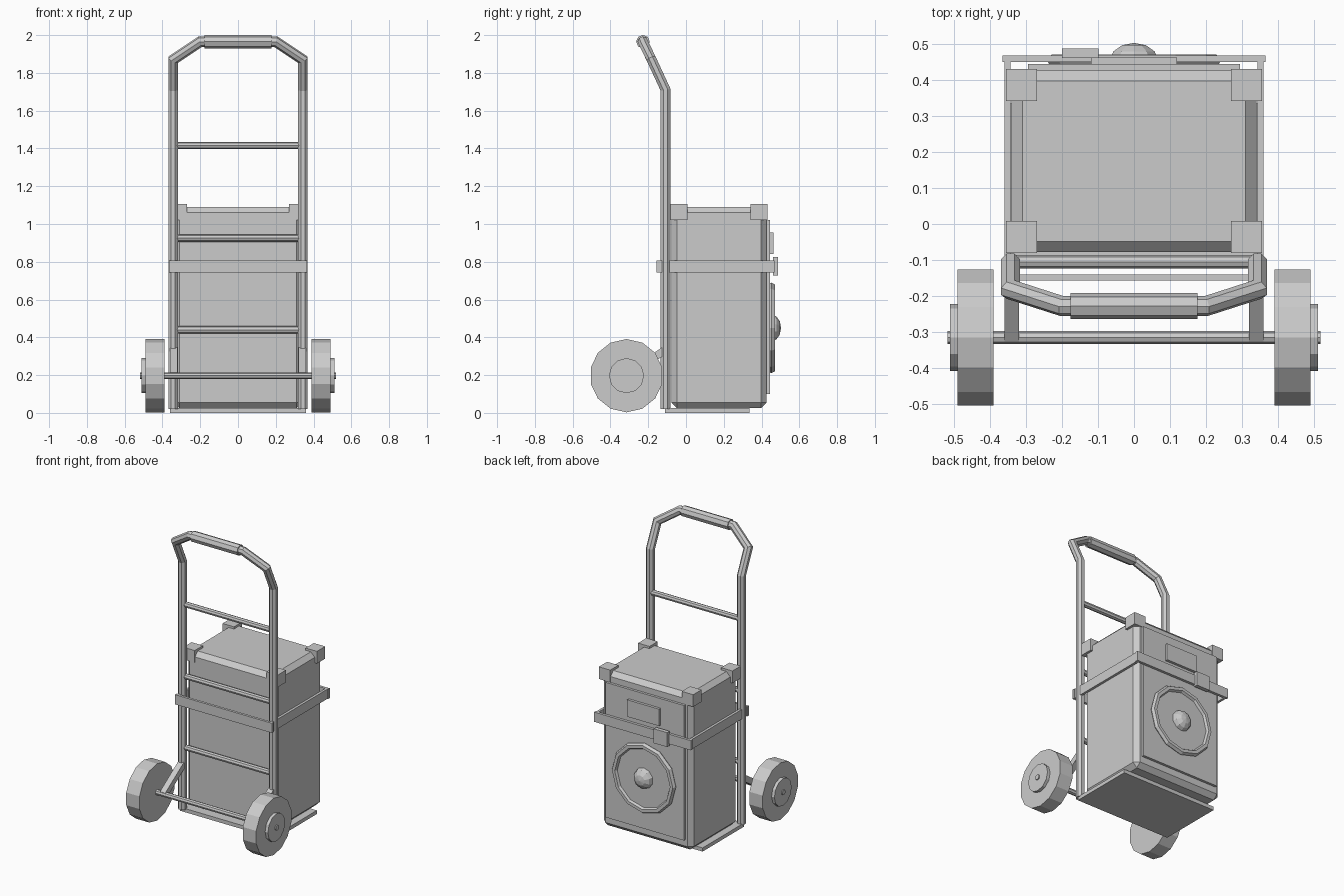
import bpy, bmesh, math
from mathutils import Vector, Matrix

if "Cube" in bpy.data.objects:
    bpy.data.objects.remove(bpy.data.objects["Cube"])


def finish(name, bm):
    bmesh.ops.recalc_face_normals(bm, faces=bm.faces)
    me = bpy.data.meshes.new(name)
    bm.to_mesh(me)
    bm.free()
    ob = bpy.data.objects.new(name, me)
    bpy.context.collection.objects.link(ob)
    return ob


def box(name, lo, hi, bevel=0):
    lo, hi = Vector(lo), Vector(hi)
    bm = bmesh.new()
    bmesh.ops.create_cube(bm, size=1, matrix=Matrix.Translation((lo + hi) / 2) @ Matrix.Diagonal((*(hi - lo), 1)))
    if bevel:
        bmesh.ops.bevel(bm, geom=bm.edges[:], offset=bevel, segments=1, affect='EDGES')
    return finish(name, bm)


def between(a, b):
    a, b = Vector(a), Vector(b)
    d = b - a
    return Matrix.Translation((a + b) / 2) @ d.to_track_quat('Z', 'Y').to_matrix().to_4x4(), d.length


def cyl(name, a, b, r, n):
    m, length = between(a, b)
    bm = bmesh.new()
    bmesh.ops.create_cone(bm, cap_ends=True, segments=n, radius1=r, radius2=r, depth=length, matrix=m)
    return finish(name, bm)


def beam(name, a, b, w):
    m, length = between(a, b)
    bm = bmesh.new()
    bmesh.ops.create_cube(bm, size=1, matrix=m @ Matrix.Diagonal((w, w, length, 1)))
    return finish(name, bm)


def tube(name, pts, r):
    # mitred eight-sided tube along a path
    pts = [Vector(p) for p in pts]
    bm = bmesh.new()
    rings = []
    d = (pts[1] - pts[0]).normalized()
    u = Vector((1, 0, 0))
    v = d.cross(u)
    ring = [pts[0] + r * (u * math.cos(t) + v * math.sin(t))
            for t in [(k + .5) * math.pi / 4 for k in range(8)]]
    rings.append([bm.verts.new(p) for p in ring])
    for i in range(1, len(pts)):
        d = (pts[i] - pts[i - 1]).normalized()
        nxt = (pts[i + 1] - pts[i]).normalized() if i + 1 < len(pts) else d
        n = (d + nxt).normalized()
        ring = [p + d * ((pts[i] - p).dot(n) / d.dot(n)) for p in ring]
        rings.append([bm.verts.new(p) for p in ring])
    for a, b in zip(rings, rings[1:]):
        for k in range(8):
            bm.faces.new((a[k], a[(k + 1) % 8], b[(k + 1) % 8], b[k]))
    bm.faces.new(rings[0])
    bm.faces.new(rings[-1])
    return finish(name, bm)


# Trolley frame: one bent tube up, across and down
half = [(.343, -.108, .02), (.343, -.108, 1.71), (.343, -.182, 1.87), (.2, -.228, 1.965)]
tube("trolley_frame", half + [(-x, y, z) for x, y, z in reversed(half)], .028)
cyl("handle_grip", (-.177, -.228, 1.965), (.177, -.228, 1.965), .036, 8)
for i, z in enumerate((.44, .925, 1.415)):
    cyl(f"crossbar_{i}", (-.33, -.105, z), (.33, -.105, z), .019, 8)
box("toe_plate", (-.36, -.11, 0), (.36, .335, .025))

# Axle, wheels and braces
AY, AZ = -.315, .197
cyl("axle", (-.518, AY, AZ), (.518, AY, AZ), .018, 8)
for s, side in ((-1, "left"), (1, "right")):
    cyl(side + "_wheel", (s * .39, AY, AZ), (s * .49, AY, AZ), .194, 14)
    cyl(side + "_hub", (s * .47, AY, AZ), (s * .511, AY, AZ), .093, 12)
    beam(side + "_brace", (s * .34, AY, AZ), (s * .34, -.115, .33), .04)

# Speaker cabinet with chamfered edges and corner guards
box("cabinet", (-.34, -.078, .025), (.34, .427, 1.09), .03)
for sx in (-1, 1):
    for y in (-.081, .342):
        xs = sorted((sx * .27, sx * .356))
        box("corner_guard", (xs[0], y, 1.022), (xs[1], y + .089, 1.105))
box("front_baffle", (-.295, .41, .1), (.295, .444, 1.02))
box("badge_plate", (-.12, .44, .84), (.12, .462, .955))

# Speaker driver: rim, cone and dust cap
bpy.ops.mesh.primitive_torus_add(major_segments=12, minor_segments=6, major_radius=.219, minor_radius=.021,
                                 location=(0, .452, .45), rotation=(math.pi / 2, 0, 0))
bpy.context.object.name = "speaker_rim"
cyl("speaker_cone", (0, .44, .45), (0, .455, .45), .215, 12)
bm = bmesh.new()
bmesh.ops.create_uvsphere(bm, u_segments=10, v_segments=6, radius=1,
                          matrix=Matrix.Translation((0, .455, .45)) @ Matrix.Rotation(math.pi / 2, 4, 'X')
                          @ Matrix.Diagonal((.07, .07, .048, 1)))
finish("dust_cap", bm)

# Strap around cabinet and frame, with buckle
Z0, Z1 = .742, .808
box("strap_front", (-.365, -.157, Z0), (.365, -.14, Z1))
box("strap_back", (-.365, .45, Z0), (.365, .468, Z1))
for s in (-1, 1):
    xs = sorted((s * .343, s * .36))
    box("strap_side", (xs[0], -.15, Z0), (xs[1], .46, Z1))
box("buckle", (-.2, .461, .728), (-.098, .488, .826))
